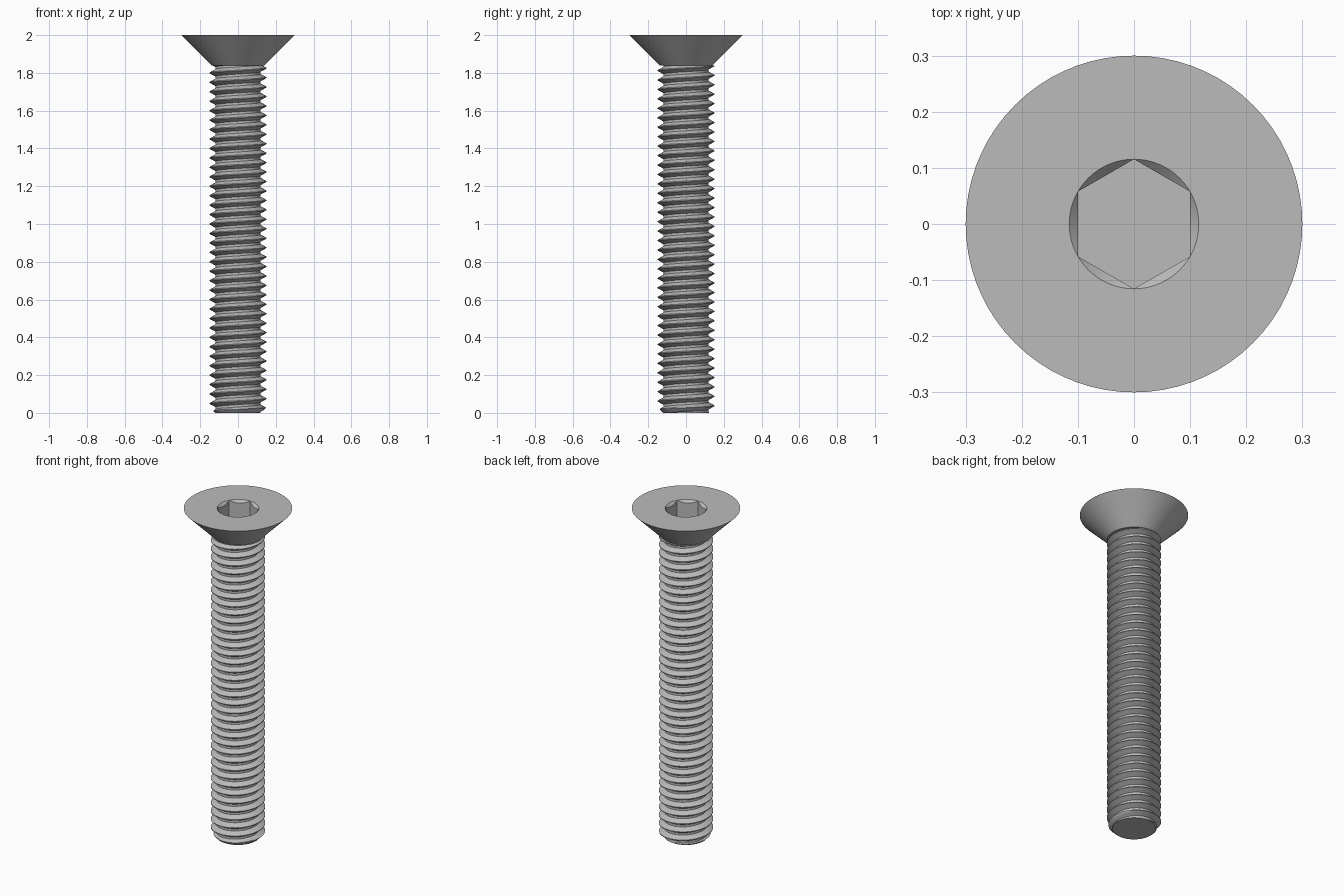
import bpy
import bmesh
from math import cos, sin, pi, radians

SEG = 72            # columns around the axis
PITCH = 0.05
CREST, ROOT = 0.15, 0.12
NECK_Z, TOP_Z = 1.84, 2.0
HEX_FLAT = 0.1
HEX_CORNER = HEX_FLAT / cos(pi / 6)

if "Cube" in bpy.data.objects:
    bpy.data.objects.remove(bpy.data.objects["Cube"])

steel = bpy.data.materials.new("grey_steel")
steel.use_nodes = True
colour = (0.5, 0.5, 0.5, 1)
steel.diffuse_color = colour
steel.node_tree.nodes["Principled BSDF"].inputs["Base Color"].default_value = colour


def polar(r, a, z):
    return (r * cos(a), r * sin(a), z)


def finish(bm, name):
    bmesh.ops.remove_doubles(bm, verts=bm.verts, dist=1e-5)
    bmesh.ops.recalc_face_normals(bm, faces=bm.faces)
    mesh = bpy.data.meshes.new(name)
    bm.to_mesh(mesh)
    bm.free()
    mesh.materials.append(steel)
    obj = bpy.data.objects.new(name, mesh)
    bpy.context.collection.objects.link(obj)
    bpy.ops.object.select_all(action="DESELECT")
    obj.select_set(True)
    bpy.context.view_layer.objects.active = obj
    bpy.ops.object.shade_smooth_by_angle(angle=radians(30))
    return obj


def skin(bm, rings):
    for low, high in zip(rings, rings[1:]):
        for i in range(len(low) - 1):
            bm.faces.new((low[i], low[i + 1], high[i + 1], high[i]))


# Countersunk head with a chamfered hexagonal socket
def build_head():
    bm = bmesh.new()
    angles = [2 * pi * i / SEG for i in range(SEG)]

    def hex_radius(a):
        return HEX_FLAT / cos((a + pi / 6) % (pi / 3) - pi / 6)

    profile = [
        lambda a: (NECK_Z - 1.7, NECK_Z),
        lambda a: (0.3, TOP_Z),
        lambda a: (HEX_CORNER, TOP_Z),
        lambda a: (hex_radius(a), TOP_Z - (HEX_CORNER - hex_radius(a))),
        lambda a: (hex_radius(a), TOP_Z - 0.125),
    ]
    rings = []
    for point in profile:
        ring = [bm.verts.new(polar(point(a)[0], a, point(a)[1])) for a in angles]
        rings.append(ring)
    bm.faces.new(rings[0])
    bm.faces.new(rings[-1])
    skin(bm, [ring + ring[:1] for ring in rings])
    return finish(bm, "countersunk_head")


# Right-handed thread, trimmed to the neck and to a chamfered tip
def build_shank():
    bm = bmesh.new()
    flank = [0, 0.25, 0.5, 0.75, 1]
    # One tooth as (fraction of pitch, fraction of tooth height)
    tooth = [(0.125 + 0.33 * t, t) for t in flank]
    tooth += [(0.545 + 0.33 * t, 1 - t) for t in flank]
    rings = []
    for turn in range(-1, int(NECK_Z / PITCH) + 2):
        for along, height in tooth:
            ring = []
            for i in range(SEG + 1):
                a = 2 * pi * i / SEG
                z = PITCH * (turn + along + i / SEG)
                z = min(max(z, 0), NECK_Z)
                r = min(ROOT + (CREST - ROOT) * height, ROOT + z)
                ring.append(bm.verts.new(polar(r, a, z)))
            rings.append(ring)
    skin(bm, rings)
    bm.faces.new([bm.verts.new(polar(ROOT, 2 * pi * i / SEG, 0)) for i in range(SEG)])
    return finish(bm, "threaded_shank")


build_head()
build_shank()
